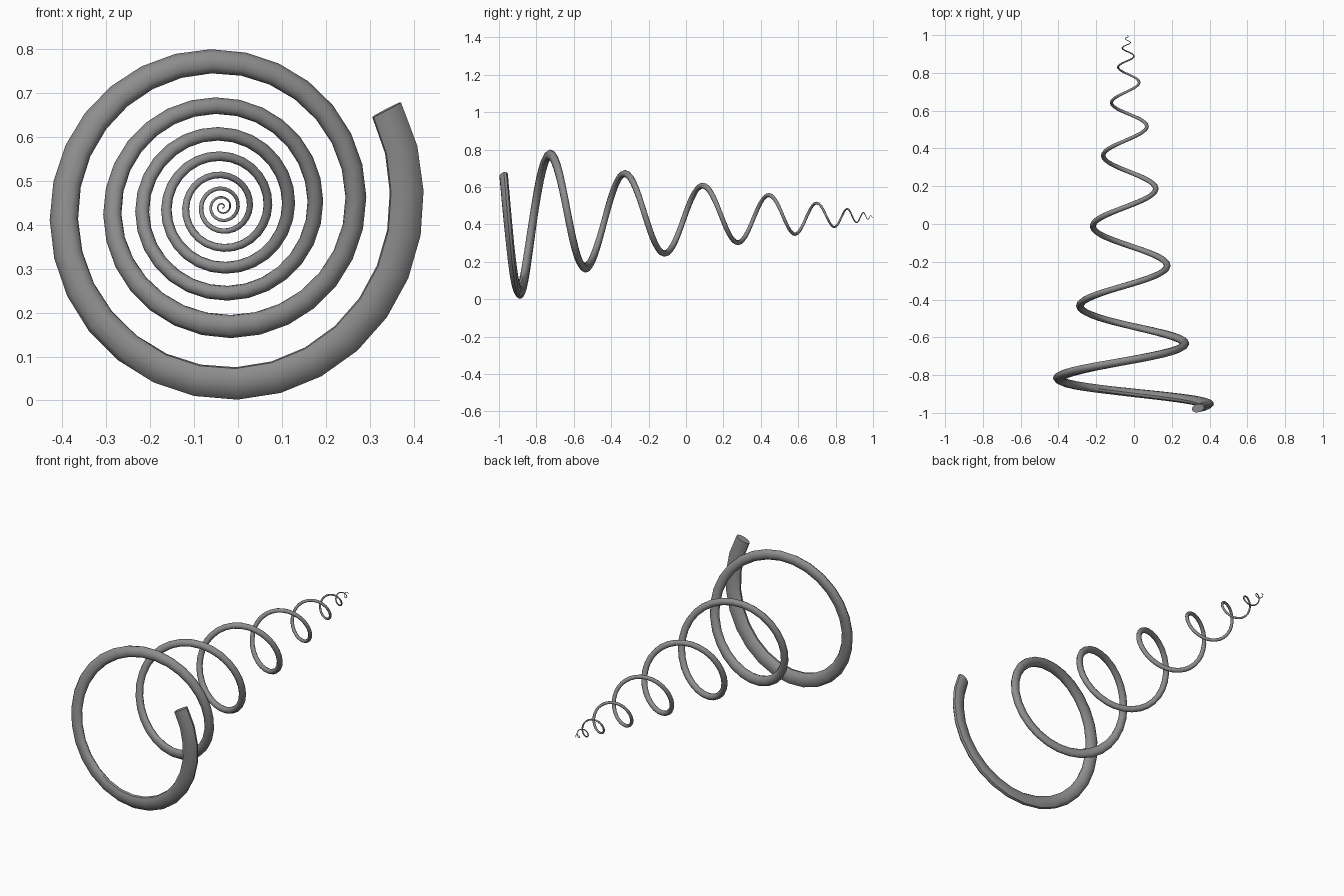
import bpy, bmesh, math
from mathutils import Vector

if "Cube" in bpy.data.objects:
    bpy.data.objects.remove(bpy.data.objects["Cube"], do_unlink=True)

# Quarter turns from the right side, depth, coil radius, radial and axial half thickness
KEYS = [
    (-.34, -.975, .435, .038, .022), (0, -.955, .42, .04, .022),
    (1, -.89, .402, .038, .022), (2, -.815, .36, .033, .022),
    (4, -.63, .304, .024, .02), (5, -.535, .272, .027, .018),
    (6, -.43, .25, .021, .017), (8, -.217, .212, .018, .016),
    (10, -.008, .182, .016, .015), (12, .19, .151, .015, .013),
    (14, .365, .127, .012, .011), (16, .52, .104, .01, .009),
    (18, .645, .083, .008, .008), (20, .752, .063, .007, .006),
    (22, .832, .048, .005, .005), (24, .89, .036, .004, .004),
    (26, .933, .026, .003, .003), (28, .962, .018, .002, .002),
    (30, .982, .01, .0015, .0015), (33, .999, .002, .001, .001),
]
CENTRE_X, CENTRE_Z = -.036, .441
SIDES = 10
STEPS_PER_QUARTER = 7


def slope(i, c):
    a, b = KEYS[max(i - 1, 0)], KEYS[min(i + 1, len(KEYS) - 1)]
    return (b[c] - a[c]) / (b[0] - a[0])


def sample(k):
    """Smooth interpolation of the key values at k quarter turns."""
    i = 0
    while i < len(KEYS) - 2 and k > KEYS[i + 1][0]:
        i += 1
    a, b = KEYS[i], KEYS[i + 1]
    h = b[0] - a[0]
    u = (k - a[0]) / h
    s = u * u * (3 - 2 * u)
    return [a[c] * (1 - s) + b[c] * s
            + h * u * (1 - u) * ((1 - u) * slope(i, c) - u * slope(i + 1, c))
            for c in range(1, 5)]


def path(k):
    y, r, _, _ = sample(k)
    a = -k * math.pi / 2
    return Vector((CENTRE_X + r * math.cos(a), y, CENTRE_Z + r * math.sin(a)))


def ring(bm, k):
    """Oval section, its long axis leaning along the cone's normal."""
    _, _, wide, thin = sample(k)
    a = -k * math.pi / 2
    p = path(k)
    tangent = (path(k + .02) - path(k - .02)).normalized()
    out = Vector((math.cos(a), .22, math.sin(a)))
    out = (out - tangent * out.dot(tangent)).normalized()
    side = tangent.cross(out)
    angles = [2 * math.pi * (j + .5) / SIDES for j in range(SIDES)]
    return [bm.verts.new(p + out * wide * math.cos(t) + side * thin * math.sin(t))
            for t in angles]


# Coil: a tapering tube swept along the conical spiral
bm = bmesh.new()
start, end = KEYS[0][0], KEYS[-1][0]
count = int((end - start) * STEPS_PER_QUARTER)
rings = [ring(bm, start + (end - start) * n / count) for n in range(count + 1)]
for a, b in zip(rings, rings[1:]):
    for j in range(SIDES):
        m = (j + 1) % SIDES
        bm.faces.new((a[j], a[m], b[m], b[j]))
bm.faces.new(rings[0][::-1])
bm.faces.new(rings[-1])
bmesh.ops.recalc_face_normals(bm, faces=bm.faces)

mesh = bpy.data.meshes.new("spiral_coil")
bm.to_mesh(mesh)
bm.free()
coil = bpy.data.objects.new("spiral_coil", mesh)
bpy.context.collection.objects.link(coil)

# Plain grey finish
grey = bpy.data.materials.new("mid_grey")
grey.use_nodes = True
colour = (.27, .27, .27, 1)
grey.diffuse_color = colour
grey.node_tree.nodes["Principled BSDF"].inputs["Base Color"].default_value = colour
mesh.materials.append(grey)

bpy.context.view_layer.objects.active = coil
coil.select_set(True)
bpy.ops.object.shade_smooth_by_angle(angle=math.radians(50))
